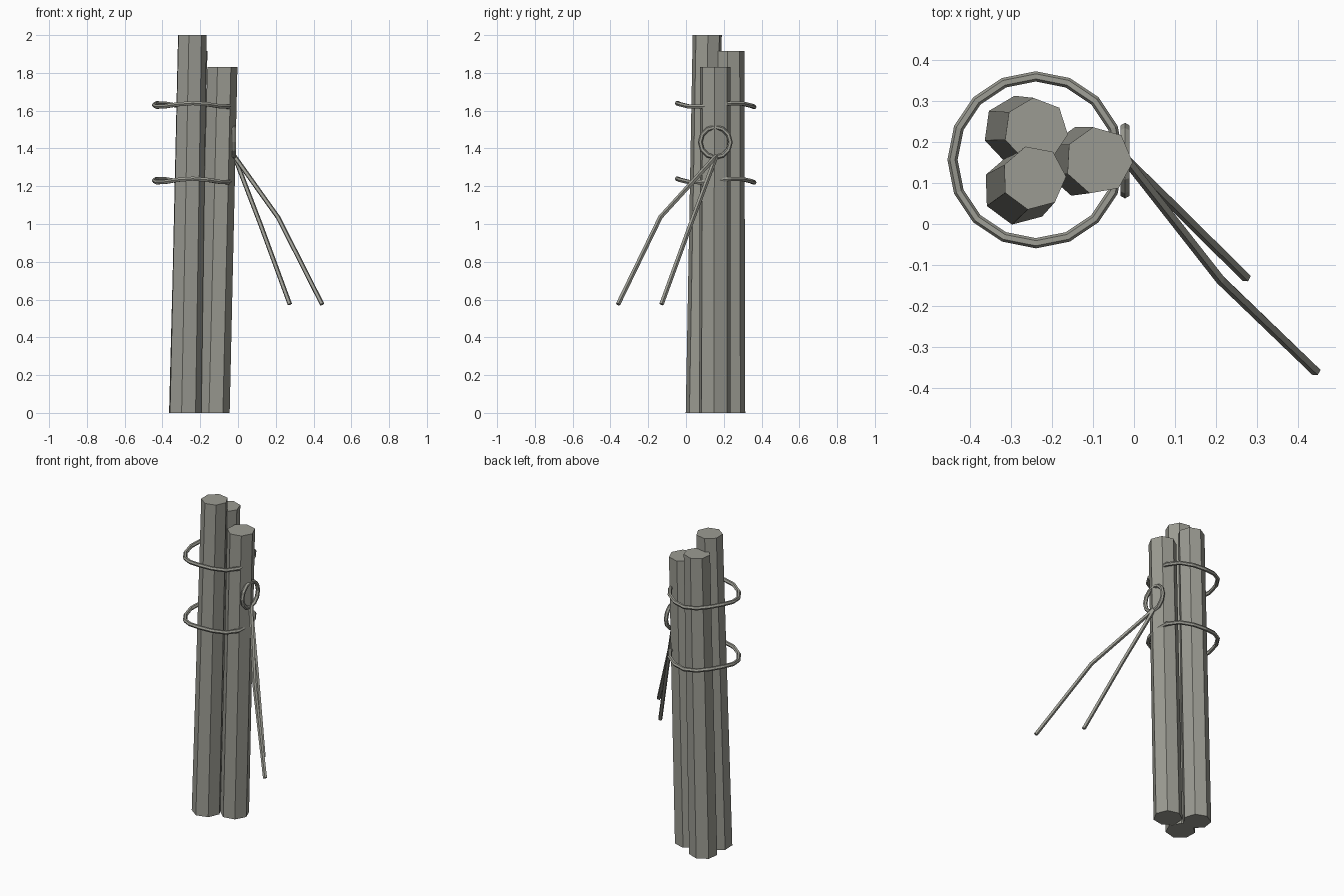
import bpy, bmesh, math
from mathutils import Vector

if "Cube" in bpy.data.objects:
    bpy.data.objects.remove(bpy.data.objects["Cube"])

mat = bpy.data.materials.new("weathered grey")
mat.diffuse_color = (0.33, 0.33, 0.29, 1)
mat.use_nodes = True
mat.node_tree.nodes["Principled BSDF"].inputs["Base Color"].default_value = mat.diffuse_color


def skin(name, rings, closed=False):
    """Bridge successive rings of points; cap the ends unless closed."""
    bm = bmesh.new()
    loops = [[bm.verts.new(p) for p in ring] for ring in rings]
    n = len(loops[0])
    pairs = list(zip(loops, loops[1:]))
    if closed:
        pairs.append((loops[-1], loops[0]))
    for a, b in pairs:
        for i in range(n):
            j = (i + 1) % n
            bm.faces.new((a[i], a[j], b[j], b[i]))
    if not closed:
        bm.faces.new(loops[0][::-1])
        bm.faces.new(loops[-1])
    bmesh.ops.recalc_face_normals(bm, faces=bm.faces)
    mesh = bpy.data.meshes.new(name)
    bm.to_mesh(mesh)
    bm.free()
    mesh.materials.append(mat)
    obj = bpy.data.objects.new(name, mesh)
    bpy.context.collection.objects.link(obj)


def circle(center, u, v, r, sides, phase=0.0):
    return [Vector(center) + r * (math.cos(a) * u + math.sin(a) * v)
            for a in (phase + math.tau * i / sides for i in range(sides))]


X, Y, Z = Vector((1, 0, 0)), Vector((0, 1, 0)), Vector((0, 0, 1))


def post(name, bottom, top, height, r0, r1, phase):
    """Leaning, slightly tapered seven-sided pile."""
    rings = []
    for t in (0, 0.5, 1):
        c = Vector((*bottom, 0)).lerp(Vector((*top, height)), t)
        rings.append(circle(c, X, Y, r0 + (r1 - r0) * t, 7, math.radians(phase)))
    skin(name, rings)


def hoop(name, center, u, v, r, thick, segs, wave=0.0):
    """Closed rope ring in the u-v plane, with an optional three-lobed wave."""
    w = u.cross(v)
    rings = []
    for i in range(segs):
        a = math.tau * i / segs
        out = math.cos(a) * u + math.sin(a) * v
        c = Vector(center) + out * r + w * wave * math.sin(3 * a)
        rings.append(circle(c, out, w, thick, 6))
    skin(name, rings, closed=True)


def rope(name, points, thick):
    pts = [Vector(p) for p in points]
    rings = []
    for i, p in enumerate(pts):
        d = (pts[min(i + 1, len(pts) - 1)] - pts[max(i - 1, 0)]).normalized()
        u = d.cross(Z).normalized()
        rings.append(circle(p, u, d.cross(u), thick, 5))
    skin(name, rings)


# Three bundled piles of differing height
post("front_post", (-0.282, 0.085), (-0.245, 0.113), 2.0, 0.088, 0.079, 2)
post("back_post", (-0.285, 0.23), (-0.24, 0.230), 1.915, 0.084, 0.079, -8)
post("right_post", (-0.13, 0.152), (-0.086, 0.155), 1.83, 0.086, 0.083, -3)

# Loose bindings around the piles
for label, z in (("upper", 1.63), ("lower", 1.23)):
    hoop(label + "_binding", (-0.24, 0.157, z), X, Y, 0.204, 0.0125, 16, 0.01)

# Mooring ring and its two hanging rope ends
hoop("mooring_ring", (-0.022, 0.155, 1.433), Y, Z, 0.08, 0.0125, 12)
rope("long_rope", [(-0.02, 0.16, 1.36), (0.212, -0.136, 1.035), (0.445, -0.36, 0.575)], 0.0125)
rope("short_rope", [(-0.02, 0.16, 1.36), (0.118, 0.025, 1.0), (0.274, -0.13, 0.575)], 0.0125)
